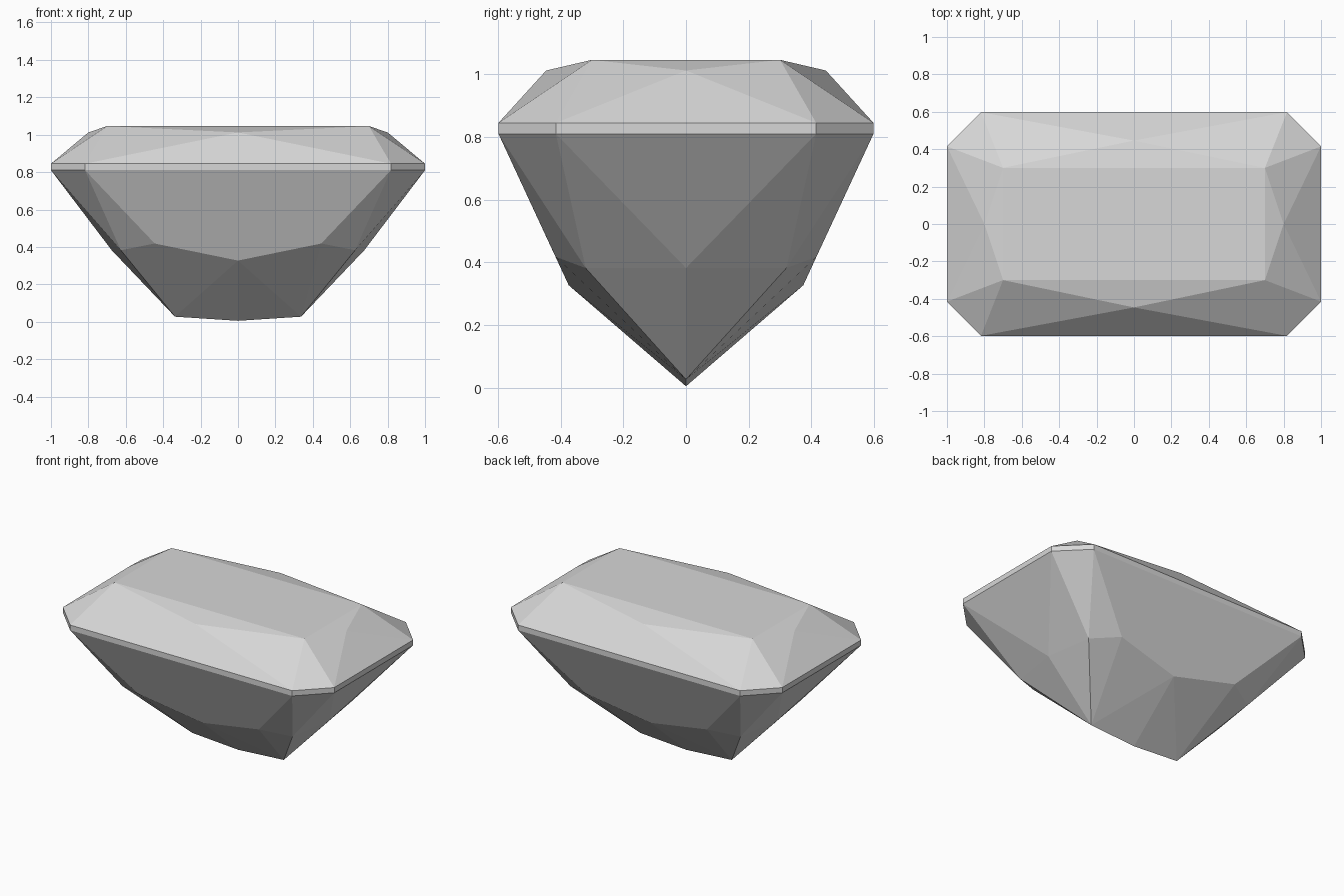
import bpy, bmesh, math

if "Cube" in bpy.data.objects:
    bpy.data.objects.remove(bpy.data.objects["Cube"], do_unlink=True)

# Stone colour
stone = bpy.data.materials.new("grey_stone")
stone.use_nodes = True
colour = (0.68, 0.68, 0.68, 1)
stone.diffuse_color = colour
stone.node_tree.nodes["Principled BSDF"].inputs["Base Color"].default_value = colour

# Key levels of the cut
TABLE, STAR, RIM_TOP, RIM_LOW, BREAK, KEEL = 1.046, 1.012, 0.845, 0.81, 0.382, 0.027

# Corners of one quarter of the stone
points = {
    "table_mid": (0, 0, TABLE), "table_end": (0.7, 0, TABLE),
    "table_corner": (0.7, 0.3, TABLE), "table_side": (0, 0.3, TABLE),
    "star_side": (0, 0.446, STAR), "star_end": (0.8, 0, STAR),
    "low_corner": (0.626, 0.32, BREAK), "low_end": (0.675, 0, BREAK),
    "low_side": (0.445, 0.416, 0.418), "low_mid": (0, 0.374, 0.327),
    "keel_end": (0.337, 0, KEEL), "keel_mid": (0, 0, 0.005),
}
for level, z in (("top", RIM_TOP), ("rim", RIM_LOW)):
    points[level + "_mid"] = (0, 0.598, z)
    points[level + "_side"] = (0.818, 0.598, z)
    points[level + "_corner"] = (1, 0.415, z)
    points[level + "_end"] = (1, 0, z)

# Facets of one quarter, from the table down to the keel
crown = [
    "table_mid table_end table_corner table_side",
    "table_side table_corner star_side", "table_end table_corner star_end",
    "table_corner star_side top_side", "star_side top_side top_mid",
    "table_corner star_end top_corner", "star_end top_corner top_end",
    "table_corner top_side top_corner",
]
girdle = [
    "top_mid top_side rim_side rim_mid",
    "top_side top_corner rim_corner rim_side",
    "top_corner top_end rim_end rim_corner",
]
pavilion = [
    "rim_mid rim_side low_side low_mid",
    "rim_side rim_corner low_corner", "rim_side low_side low_corner",
    "rim_corner rim_end low_end", "rim_corner low_end low_corner",
    "low_corner low_end keel_end", "low_side low_corner keel_end",
    "low_mid low_side keel_end", "low_mid keel_end keel_mid",
]

# Mirror the quarter about both axes and weld it
bm = bmesh.new()
for sx in (1, -1):
    for sy in (1, -1):
        verts = {n: bm.verts.new((x * sx, y * sy, z)) for n, (x, y, z) in points.items()}
        for facet in crown + girdle + pavilion:
            bm.faces.new([verts[n] for n in facet.split()])
bmesh.ops.remove_doubles(bm, verts=bm.verts[:], dist=0.0005)
bmesh.ops.recalc_face_normals(bm, faces=bm.faces[:])
# Join the flat halves of facets that cross the mirror planes
bmesh.ops.dissolve_limit(bm, angle_limit=math.radians(0.3),
                         verts=bm.verts[:], edges=bm.edges[:])

mesh = bpy.data.meshes.new("cut_gem")
bm.to_mesh(mesh)
bm.free()
mesh.materials.append(stone)
gem = bpy.data.objects.new("cut_gem", mesh)
bpy.context.collection.objects.link(gem)
